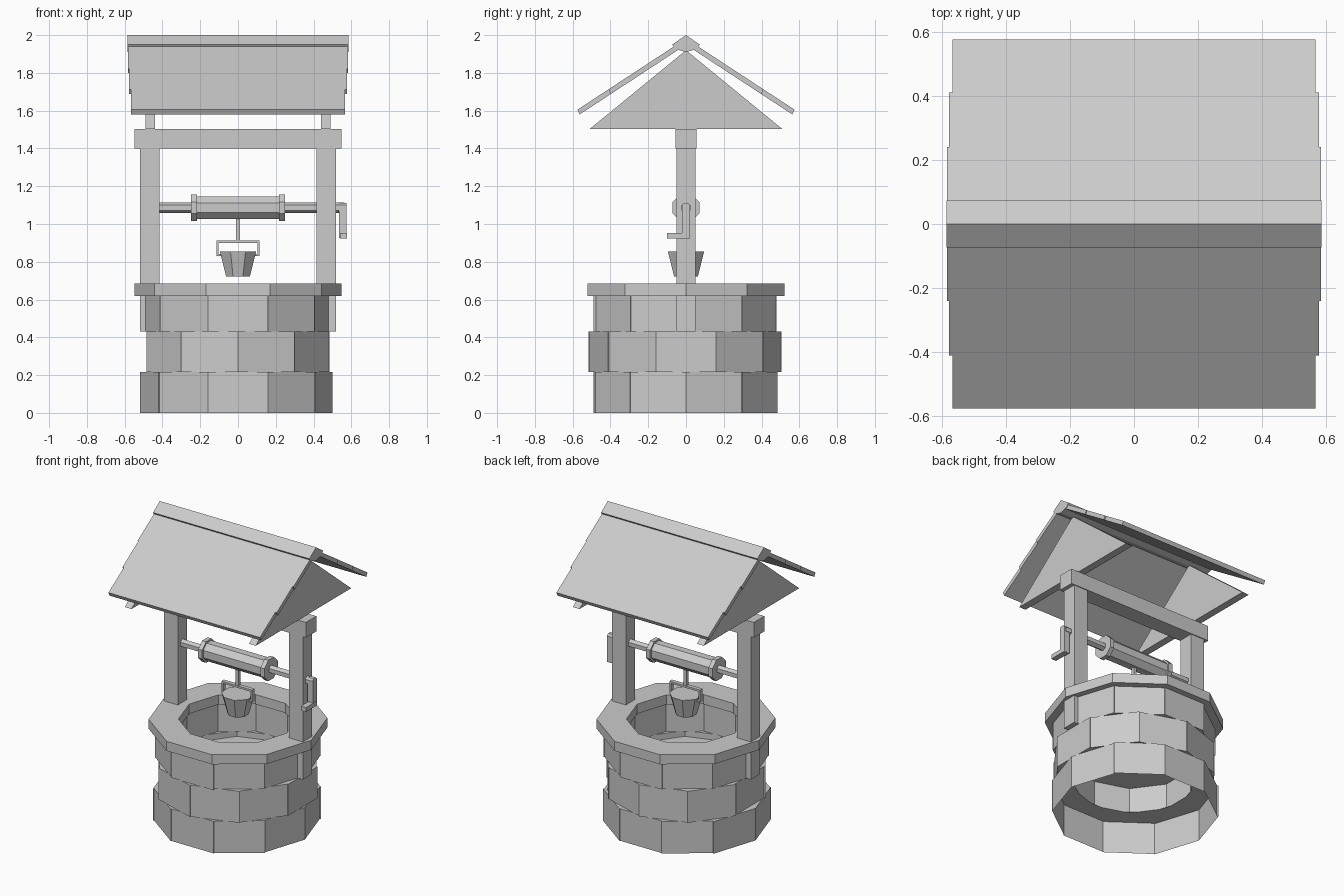
import bpy, bmesh
from math import pi, sin, cos, radians

if "Cube" in bpy.data.objects:
    bpy.data.objects.remove(bpy.data.objects["Cube"])


def make(name, verts, faces):
    me = bpy.data.meshes.new(name)
    me.from_pydata(verts, [], faces)
    bm = bmesh.new()
    bm.from_mesh(me)
    bmesh.ops.recalc_face_normals(bm, faces=bm.faces)
    bm.to_mesh(me)
    bm.free()
    ob = bpy.data.objects.new(name, me)
    bpy.context.collection.objects.link(ob)
    return ob


def box(name, x, y, z):
    v = [(a, b, c) for a in x for b in y for c in z]
    f = [(0, 1, 3, 2), (4, 6, 7, 5), (0, 4, 5, 1), (2, 3, 7, 6), (0, 2, 6, 4), (1, 5, 7, 3)]
    return make(name, v, f)


def prism_x(name, prof, x0, x1):
    """Extrude a (y, z) outline along x."""
    n = len(prof)
    v = [(x, y, z) for x in (x0, x1) for y, z in prof]
    f = [tuple(range(n)), tuple(range(n, 2 * n))]
    f += [(i, (i + 1) % n, n + (i + 1) % n, n + i) for i in range(n)]
    return make(name, v, f)


def ngon(r, n, z, turn=0.0):
    return [(r * cos(turn + 2 * pi * i / n), z + r * sin(turn + 2 * pi * i / n)) for i in range(n)]


def ring(name, radii, inner, z0, z1, turn=0.0, shell=False):
    """Ten-sided course; each stone has its own outer radius, with small steps between."""
    n = len(radii)
    v, f = [], []
    for k, r in enumerate(radii):
        for a, rad in ((k, r), (k + 1, r), (k, inner), (k + 1, inner)):
            t = radians(turn) + 2 * pi * a / n
            v += [(rad * cos(t), rad * sin(t), z) for z in (z0, z1)]
        b, c = 8 * k, 8 * ((k + 1) % n)
        f += [(b, b + 2, b + 3, b + 1), (b + 1, b + 3, b + 7, b + 5)]
        if not shell:
            f += [(b + 4, b + 5, b + 7, b + 6), (b, b + 4, b + 6, b + 2)]
        if abs(r - radii[(k + 1) % n]) > 1e-4:
            f.append((b + 2, c, c + 1, b + 3))
    ob = make(name, v, f)
    bm = bmesh.new()
    bm.from_mesh(ob.data)
    bmesh.ops.remove_doubles(bm, verts=bm.verts, dist=1e-5)
    bmesh.ops.recalc_face_normals(bm, faces=bm.faces)
    bm.to_mesh(ob.data)
    bm.free()
    return ob


# Stone wall: three staggered courses and a capping rim
ring("stone_course_bottom", [.50, .51, .505, .51, .52, .52, .515, .51, .505, .50],
     .38, 0, .217, shell=True)
ring("stone_course_middle", [.505, .50, .505, .51, .50, .51, .515, .51, .505, .51],
     .375, .217, .43, turn=18)
ring("stone_course_top", [.505, .50, .505, .495, .50, .505, .51, .515, .50, .495],
     .38, .43, .62)
ring("stone_rim", [.548] * 10, .365, .62, .685)

# Water inside the well
make("water", [(x, y, .39) for x, y in ngon(.375, 10, 0, radians(18))], [tuple(range(10))])

# Posts, cross beam and gables
for s, side in ((-1, "left"), (1, "right")):
    box("post_" + side, sorted((s * .415, s * .52)), (-.05, .05), (.43, 1.4))
    prism_x("gable_" + side, [(-.51, 1.503), (.51, 1.503), (0, 1.92)], s * .44, s * .49)
box("cross_beam", (-.547, .547), (-.056, .056), (1.4, 1.503))

# Roof: three planks per slope and a ridge cap
edges = [.035, .24, .41, .575]
for s, side in ((-1, "front"), (1, "back")):
    for i, hx in enumerate((.583, .577, .567)):
        a, b = edges[i], edges[i + 1]
        za, zb = 1.605 + (.575 - a) * .655, 1.605 + (.575 - b) * .655
        prism_x(f"roof_plank_{side}_{i + 1}",
                [(s * a, za), (s * b, zb), (s * (b - .012), zb - .025), (s * (a - .012), za - .025)],
                -hx, hx)
prism_x("ridge_cap", [(0, 2), (.073, 1.95), (.058, 1.927), (0, 1.91), (-.058, 1.927), (-.073, 1.95)],
        -.585, .585)

# Windlass
AZ = 1.086
prism_x("axle", ngon(.027, 6, AZ, pi / 6), -.42, .565)
prism_x("drum", ngon(.065, 8, AZ, pi / 8), -.225, .225)
for s, side in ((-1, "left"), (1, "right")):
    prism_x("drum_flange_" + side, ngon(.077, 8, AZ, pi / 8), s * .218, s * .248)
prism_x("crank_arm", [(-.021, .925), (.021, .925), (.021, 1.1), (.012, 1.112), (-.012, 1.112), (-.021, 1.1)],
        .535, .575)
box("crank_handle", (.54, .578), (-.1, .02), (.922, .952))

# Rope and bucket
box("rope", (-.011, .011), (-.011, .011), (.905, 1.04))
box("bucket_handle_top", (-.115, .115), (-.014, .014), (.9, .913))
for s, side in ((-1, "left"), (1, "right")):
    box("bucket_handle_" + side, sorted((s * .103, s * .115)), (-.014, .014), (.83, .9))
    box("bucket_lug_" + side, sorted((s * .08, s * .115)), (-.014, .014), (.83, .842))
low, high = ngon(.068, 8, 0, pi / 8), ngon(.104, 8, 0, pi / 8)
make("bucket", [(x, y, .722) for x, y in low] + [(x, y, .855) for x, y in high],
     [tuple(range(8)), tuple(range(8, 16))] + [(i, (i + 1) % 8, 8 + (i + 1) % 8, 8 + i) for i in range(8)])
